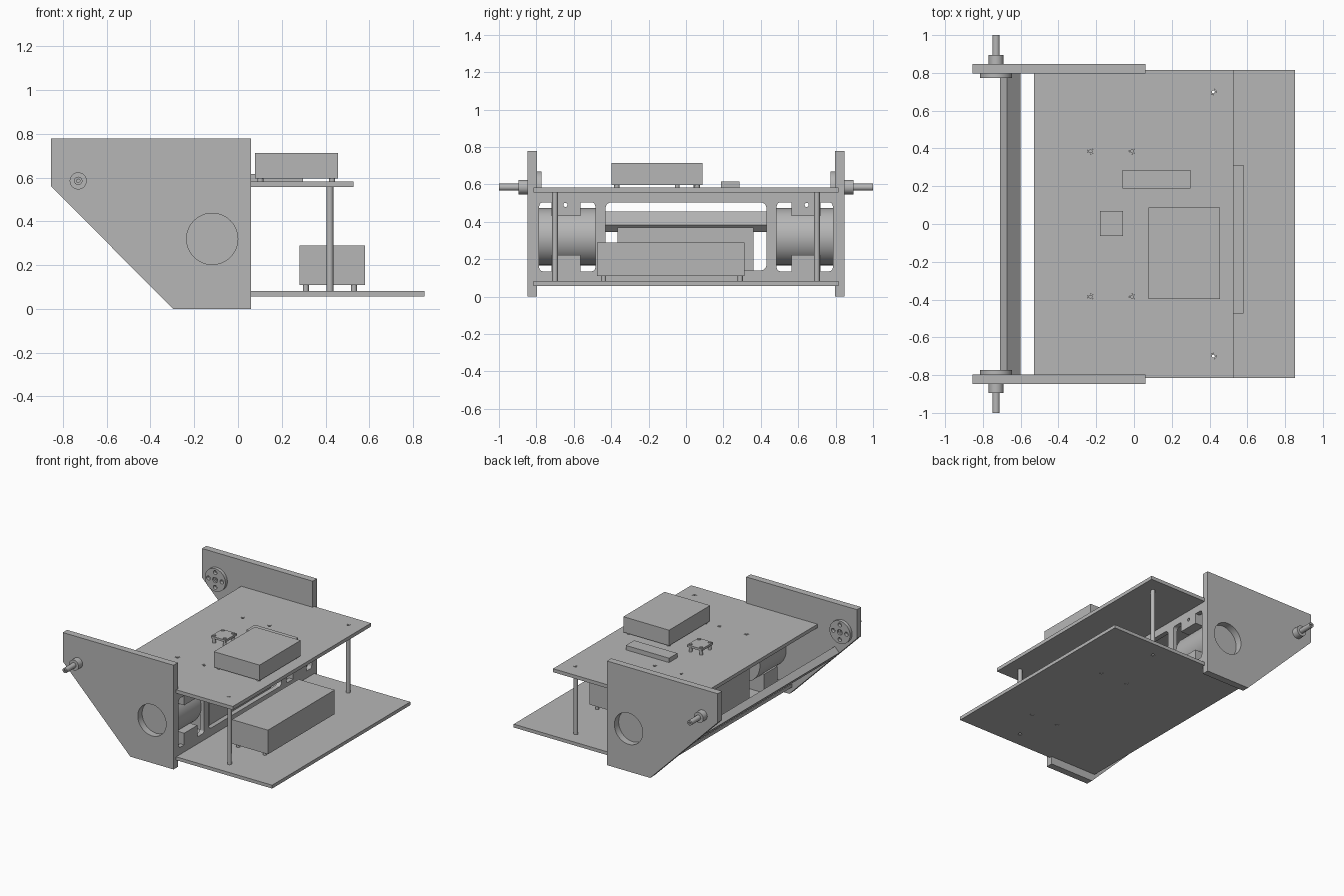
import bpy, bmesh
from math import cos, sin, pi, radians
from mathutils import Matrix

cube = bpy.data.objects.get("Cube")
if cube:
    bpy.data.objects.remove(cube, do_unlink=True)

GREY = (0.47, 0.47, 0.47, 1)
grey = bpy.data.materials.new("plain_grey")
grey.use_nodes = True
grey.diffuse_color = GREY
grey.node_tree.nodes["Principled BSDF"].inputs["Base Color"].default_value = GREY

# Sketch planes: z takes (x, y), y takes (x, z), x takes (y, z)
FRAMES = {
    "z": Matrix.Identity(3),
    "y": Matrix(((1, 0, 0), (0, 0, -1), (0, 1, 0))),
    "x": Matrix(((0, 0, 1), (1, 0, 0), (0, 1, 0))),
}


def circle(u, v, r, n=32):
    return [(u + r * cos(2 * pi * i / n), v + r * sin(2 * pi * i / n)) for i in range(n)]


def rect(u0, u1, v0, v1, r=0.0):
    if not r:
        return [(u0, v0), (u1, v0), (u1, v1), (u0, v1)]
    pts = []
    corners = [(u1 - r, v1 - r), (u0 + r, v1 - r), (u0 + r, v0 + r), (u1 - r, v0 + r)]
    for k, (cu, cv) in enumerate(corners):
        for i in range(6):
            a = pi / 2 * (k + i / 5)
            pts.append((cu + r * cos(a), cv + r * sin(a)))
    return pts


def solid(name, axis, lo, hi, outline, holes=()):
    """Extrude an outline with holes along an axis from lo to hi."""
    curve = bpy.data.curves.new(name, "CURVE")
    curve.dimensions = "2D"
    curve.fill_mode = "BOTH"
    curve.extrude = (hi - lo) / 2
    for loop in [outline, *holes]:
        s = curve.splines.new("POLY")
        s.points.add(len(loop) - 1)
        for p, (u, v) in zip(s.points, loop):
            p.co = (u, v, 0, 1)
        s.use_cyclic_u = True
    tmp = bpy.data.objects.new(name + "_sketch", curve)
    bpy.context.collection.objects.link(tmp)
    bpy.context.view_layer.update()
    deps = bpy.context.evaluated_depsgraph_get()
    mesh = bpy.data.meshes.new_from_object(tmp.evaluated_get(deps))
    bpy.data.objects.remove(tmp, do_unlink=True)
    bpy.data.curves.remove(curve)

    bm = bmesh.new()
    bm.from_mesh(mesh)
    bmesh.ops.remove_doubles(bm, verts=bm.verts, dist=1e-5)
    bmesh.ops.transform(bm, matrix=FRAMES[axis].to_4x4(), verts=bm.verts)
    mid = (lo + hi) / 2
    shift = {"x": (mid, 0, 0), "y": (0, mid, 0), "z": (0, 0, mid)}[axis]
    bmesh.ops.translate(bm, vec=shift, verts=bm.verts)
    bmesh.ops.recalc_face_normals(bm, faces=bm.faces)
    bm.to_mesh(mesh)
    bm.free()
    mesh.materials.clear()
    mesh.materials.append(grey)

    ob = bpy.data.objects.new(name, mesh)
    bpy.context.collection.objects.link(ob)
    bpy.ops.object.select_all(action="DESELECT")
    ob.select_set(True)
    bpy.context.view_layer.objects.active = ob
    bpy.ops.object.shade_smooth_by_angle(angle=radians(30))
    return ob


def sided(name, side, lo, hi, outline, holes=()):
    """Extrude along y, measured outward on the given side."""
    a, b = sorted((side * lo, side * hi))
    return solid(name, "y", a, b, outline, holes)


# Horizontal decks
POST_X, POST_Y = 0.42, 0.70
posts = [(POST_X, s * POST_Y) for s in (-1, 1)]
deck_bolts = [(x, y) for x in (-0.23, -0.01) for y in (-0.385, 0.385)]
lower_pegs = [(x, y) for x in (0.31, 0.53) for y in (-0.44, 0.29)]
solid("lower_deck", "z", 0.057, 0.082, rect(-0.32, 0.853, -0.815, 0.815),
      [circle(x, y, 0.014, 16) for x, y in posts + lower_pegs])
solid("upper_deck", "z", 0.557, 0.583, rect(-0.53, 0.528, -0.815, 0.815),
      [circle(x, y, 0.016, 16) for x, y in posts + deck_bolts])
for x, y in posts:
    solid("deck_post", "z", 0.06, 0.583, circle(x, y, 0.0155, 16), [circle(x, y, 0.008, 12)])
for x, y in deck_bolts:
    solid("deck_bolt", "z", 0.557, 0.582, circle(x, y, 0.0155, 16), [circle(x, y, 0.008, 12)])

# Parts repeated on both sides
AX, AZ = -0.73, 0.585
MX, MZ = -0.118, 0.32
for s, side in ((-1, "right"), (1, "left")):
    solid_profile = [(-0.855, 0.778), (0.06, 0.778), (0.06, 0), (-0.297, 0), (-0.855, 0.562)]
    sided(side + "_side_plate", s, 0.796, 0.847, solid_profile, [circle(MX, MZ, 0.117, 48)])
    sided(side + "_motor", s, 0.485, 0.796, circle(MX, MZ, 0.153, 48))

    # Axle, outer collar and inner flange
    sided(side + "_axle", s, 0.785, 1.0, circle(AX, AZ, 0.019, 24), [circle(AX, AZ, 0.008, 12)])
    sided(side + "_collar", s, 0.845, 0.895, circle(AX, AZ, 0.039))
    bolts = [circle(AX + 0.055 * cos(i * pi / 2), AZ + 0.055 * sin(i * pi / 2), 0.015, 16)
             for i in range(4)]
    sided(side + "_flange", s, 0.772, 0.797, circle(AX, AZ, 0.085, 48),
          bolts + [circle(AX, AZ, 0.02, 24)])

    # Blocks clamping the motor from above and below
    y0, y1 = sorted((s * 0.565, s * 0.72))
    solid(side + "_motor_cradle", "x", -0.25, 0.06, rect(y0, y1, 0.08, 0.222))
    solid(side + "_motor_clamp", "x", -0.25, 0.06, rect(y0, y1, 0.43, 0.558),
          [circle(s * 0.645, 0.49, 0.011, 16)])

# Upright cross frame and angled tie bar
solid("cross_frame", "x", 0.025, 0.06, rect(-0.797, 0.797, 0.08, 0.558),
      [rect(-0.43, 0.43, 0.14, 0.503, 0.03),
       rect(-0.785, -0.485, 0.135, 0.503, 0.02), rect(0.485, 0.785, 0.135, 0.503, 0.02)])
solid("tie_bar", "y", -0.797, 0.797,
      [(-0.71, 0.417), (-0.672, 0.455), (-0.60, 0.383), (-0.638, 0.345)])

# Boxes on the lower deck
solid("rear_box", "z", 0.082, 0.37, rect(-0.27, 0.02, -0.365, 0.36))
solid("front_box", "z", 0.11, 0.29, rect(0.282, 0.58, -0.475, 0.313))
for x, y in lower_pegs:
    solid("front_box_peg", "z", 0.06, 0.112, circle(x, y, 0.0135, 16))

# Boxes and boards on the upper deck
solid("top_box", "z", 0.597, 0.713, rect(0.078, 0.456, -0.397, 0.088))
for x in (0.102, 0.43):
    for y in (-0.37, 0.06):
        solid("top_box_peg", "z", 0.58, 0.6, circle(x, y, 0.014, 16))
solid("flat_module", "z", 0.583, 0.616, rect(-0.06, 0.298, 0.187, 0.285))
solid("small_board", "z", 0.618, 0.634, rect(-0.18, -0.058, -0.064, 0.07))
for x in (-0.163, -0.075):
    for y in (-0.047, 0.053):
        solid("small_board_peg", "z", 0.58, 0.64, circle(x, y, 0.012, 16))
